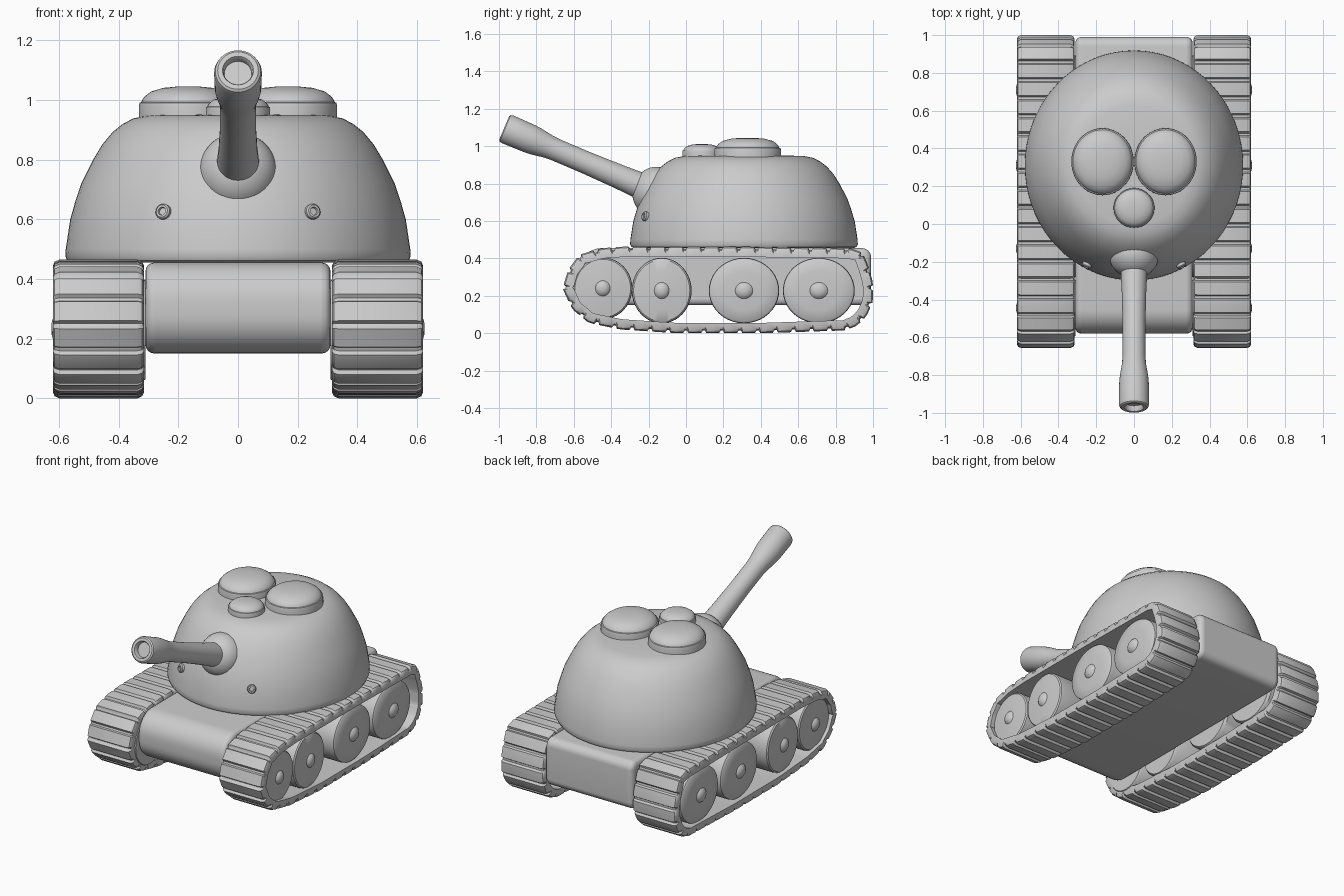
import bpy, bmesh
from math import pi, sin, cos, tau, atan2
from mathutils import Matrix, Vector

if "Cube" in bpy.data.objects:
    bpy.data.objects.remove(bpy.data.objects["Cube"])


def finish(name, bm):
    bmesh.ops.remove_doubles(bm, verts=bm.verts, dist=1e-5)
    bmesh.ops.recalc_face_normals(bm, faces=bm.faces)
    me = bpy.data.meshes.new(name)
    bm.to_mesh(me)
    bm.free()
    ob = bpy.data.objects.new(name, me)
    bpy.context.collection.objects.link(ob)
    return ob


def skin(bm, rings, loop):
    """Bridge rings of vertices; each ring is a closed cross-section."""
    rings = [[bm.verts.new(p) for p in r] for r in rings]
    pairs = list(zip(rings, rings[1:])) + ([(rings[-1], rings[0])] if loop else [])
    for a, b in pairs:
        for i in range(len(a)):
            j = (i + 1) % len(a)
            bm.faces.new((a[i], a[j], b[j], b[i]))
    return rings


def lathe(name, profile, matrix, segs=48):
    """Spin (radius, height) points round local z; both ends are capped."""
    bm = bmesh.new()
    rings = skin(bm, [[matrix @ Vector((r * cos(tau * i / segs), r * sin(tau * i / segs), h))
                       for i in range(segs)] for r, h in profile], False)
    bm.faces.new(rings[0])
    bm.faces.new(rings[-1])
    return finish(name, bm)


def place(x, y, z, rot=Matrix.Identity(4), scale=(1, 1, 1)):
    return Matrix.Translation((x, y, z)) @ rot @ Matrix.Diagonal((*scale, 1))


# Hull: rounded side profile extruded across x
def corner(y, z, r, start):
    return [(y + r * cos(start + pi / 2 * i / 8), z + r * sin(start + pi / 2 * i / 8))
            for i in range(9)]


side = (corner(.94, .405, .05, 0) + corner(-.45, .325, .13, pi / 2)
        + corner(-.45, .28, .13, pi) + corner(.94, .20, .05, 1.5 * pi))
bm = bmesh.new()
ends = skin(bm, [[(x, y, z) for y, z in side] for x in (-.31, .31)], False)
for e in ends:
    bm.faces.new(e)
hull = finish("hull", bm)
bev = hull.modifiers.new("soft_edges", 'BEVEL')
bev.width, bev.segments, bev.limit_method = .03, 4, 'ANGLE'
bev.angle_limit = pi / 3

# Tracks: closed path in side view, sampled as raised pads and grooves
PATH = [Vector(p) for p in [
    (-.3, .465), (.3, .463), (.88, .455), (.945, .43), (.975, .36), (1, .27), (1, .17),
    (.965, .09), (.915, .04), (.85, .015), (.4, 0), (-.05, 0), (-.35, .02), (-.52, .055),
    (-.61, .13), (-.66, .24), (-.63, .34), (-.57, .42), (-.45, .455)]]
SEGS = list(zip(PATH, PATH[1:] + PATH[:1]))
TOTAL = sum((b - a).length for a, b in SEGS)


def path_at(d):
    d %= TOTAL
    for a, b in SEGS:
        n = (b - a).length
        if d <= n:
            return a.lerp(b, d / n)
        d -= n
    return PATH[0].copy()


def inward_at(d):
    t = (path_at(d + .04) - path_at(d - .04)).normalized()
    return Vector((t.y, -t.x))


PADS = 40
for s, tag in ((1, "right"), (-1, "left")):
    rings = []
    for k in range(PADS):
        for f, depth in ((0, .014), (.13, .014), (.22, 0), (.6, 0), (.92, 0)):
            d = (k + f) * TOTAL / PADS
            p, n = path_at(d), inward_at(d)
            section = [(.315, .055), (.315, .02 + depth), (.321, .007 + depth), (.337, depth),
                       (.598, depth), (.614, .007 + depth), (.62, .02 + depth), (.62, .055)]
            rings.append([(s * x, *(p + n * o)) for x, o in section])
    bm = bmesh.new()
    skin(bm, rings, True)
    finish(tag + "_track", bm)

    # Road wheels with a gently domed face and a hub boss
    spin = Matrix.Rotation(s * pi / 2, 4, 'Y')
    wheel = [(.94, .31), (1, .325), (1, .575), (.985, .59), (.94, .597), (.6, .603),
             (.25, .606), (.22, .612), (.15, .621), (.06, .625)]
    for i, (y, z, ry, rz) in enumerate([(-.445, .24, .158, .165), (-.13, .228, .16, .175),
                                        (.31, .228, .188, .175), (.71, .228, .192, .175)]):
        lathe(f"{tag}_wheel_{i + 1}", wheel, place(0, y, z, spin, (rz, ry, 1)), 40)

# Turret dome
turret = [(.555, .455), (.572, .462), (.578, .475), (.577, .5), (.562, .6), (.545, .66),
          (.525, .72), (.485, .80), (.455, .85), (.42, .892), (.385, .92), (.35, .938),
          (.3, .948), (.1, .952)]
lathe("turret", turret, place(0, .31, 0, scale=(1, 1.053, 1)), 72)

# Roof hatches: two large ovals and a small one in front
lid = [(1, -.02), (1, .03), (.985, .04), (.95, .042), (.93, .05), (.88, .062), (.75, .078),
       (.5, .09), (.25, .094), (.05, .095)]
for s, tag in ((1, "right"), (-1, "left")):
    lathe(tag + "_hatch", lid, place(s * .167, .33, .95, scale=(.165, .178, 1)))
lathe("small_hatch", lid, place(0, .085, .95, scale=(.108, .105, .65)))

# Mantlet ball at the gun root
ball = [(sin(pi * i / 24), -cos(pi * i / 24)) for i in range(1, 24)]
lathe("mantlet", ball, place(0, -.17, .76, Matrix.Rotation(-.35, 4, 'X'), (.13, .115, .132)))

# Gun barrel with flared muzzle and shallow bore, tilted upwards
root, tip = Vector((0, -.17, .757)), Vector((0, -.972, 1.098))
length = (tip - root).length
aim = (tip - root).to_track_quat('Z', 'Y').to_matrix().to_4x4()
barrel = [(.07, 0), (.07, .1), (.065, .2), (.06, .4), (.06, length - .3), (.064, length - .25),
          (.074, length - .19), (.078, length - .15), (.08, length - .02), (.076, length - .006),
          (.068, length), (.052, length), (.048, length - .006), (.046, length - .03)]
lathe("gun_barrel", barrel, place(*root, aim), 40)

# Small round studs on the turret front
for s, tag in ((1, "right"), (-1, "left")):
    out = Vector((s * .25, -.5, .12)).normalized()
    rot = out.to_track_quat('Z', 'Y').to_matrix().to_4x4()
    stud = [(.026, -.03), (.026, .006), (.021, .012), (.014, .012), (.012, .004)]
    lathe(tag + "_stud", stud, place(s * .25, -.218, .625, rot), 20)

# Smooth shading with crisp edges
bpy.ops.object.select_all(action='SELECT')
bpy.context.view_layer.objects.active = hull
bpy.ops.object.shade_smooth_by_angle(angle=pi / 5)
